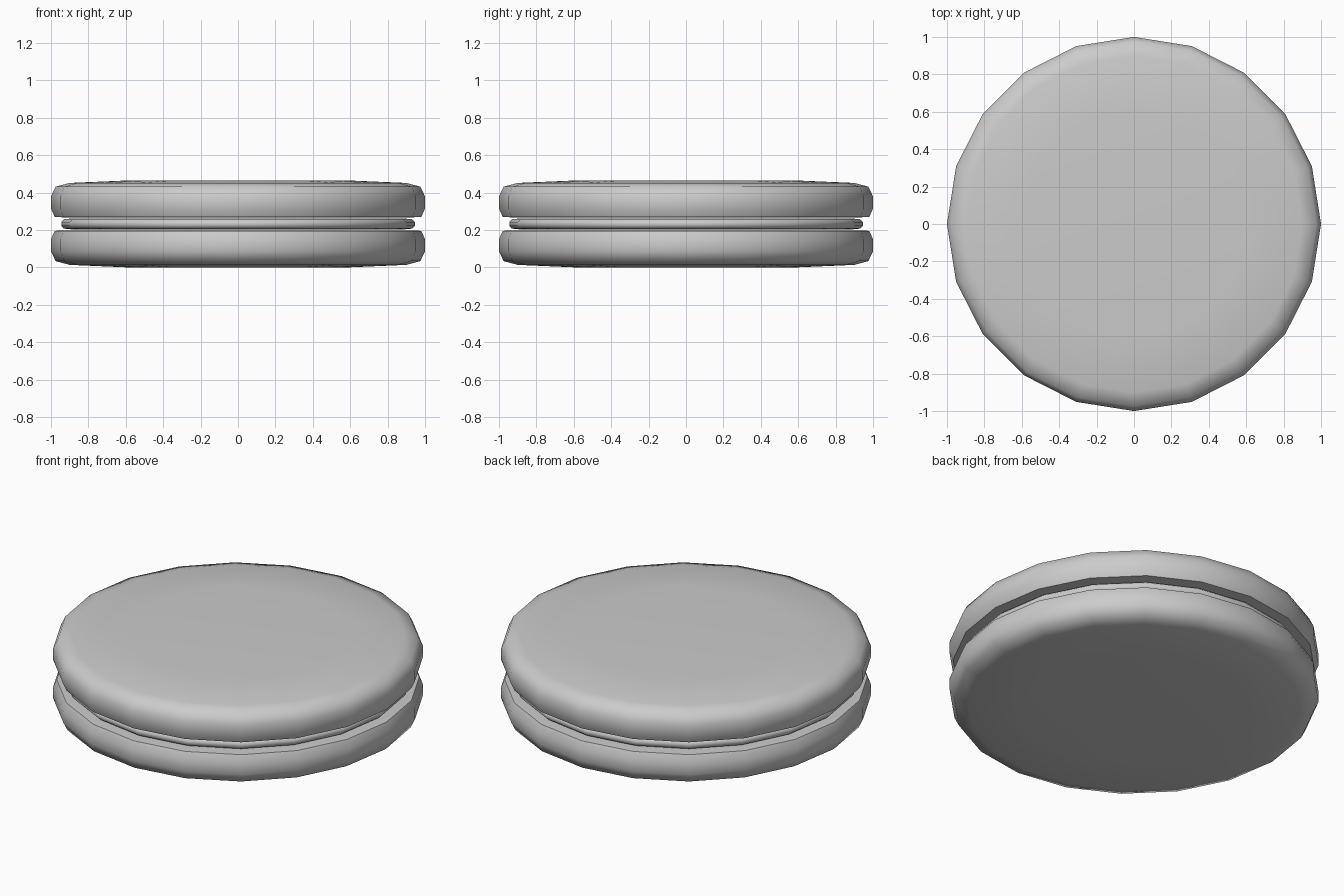
import bpy, bmesh, math

if "Cube" in bpy.data.objects:
    bpy.data.objects.remove(bpy.data.objects["Cube"], do_unlink=True)

SIDES = 20
MID = 0.233

grey = bpy.data.materials.new("biscuit_grey")
grey.use_nodes = True
colour = (0.6, 0.6, 0.6, 1)
grey.diffuse_color = colour
grey.node_tree.nodes["Principled BSDF"].inputs["Base Color"].default_value = colour


def lathe(name, profile):
    """Turn a (radius, height) profile about z, with closed ends."""
    bm = bmesh.new()
    rings = []
    for r, z in profile:
        angles = [2 * math.pi * i / SIDES for i in range(SIDES)]
        rings.append([bm.verts.new((r * math.cos(a), r * math.sin(a), z)) for a in angles])
    for low, high in zip(rings, rings[1:]):
        for i in range(SIDES):
            j = (i + 1) % SIDES
            bm.faces.new((low[i], low[j], high[j], high[i]))
    bm.faces.new(rings[0][::-1])
    bm.faces.new(rings[-1])
    bmesh.ops.recalc_face_normals(bm, faces=bm.faces)
    mesh = bpy.data.meshes.new(name)
    bm.to_mesh(mesh)
    bm.free()
    mesh.materials.append(grey)
    obj = bpy.data.objects.new(name, mesh)
    bpy.context.collection.objects.link(obj)
    bpy.ops.object.select_all(action="DESELECT")
    obj.select_set(True)
    bpy.context.view_layer.objects.active = obj
    bpy.ops.object.shade_smooth_by_angle(angle=math.radians(50))
    return obj


# Rounded shells, the lower one a mirror of the upper
shell = [(0.93, 0.268), (0.98, 0.27), (1.0, 0.315), (1.0, 0.38),
         (0.975, 0.432), (0.9, 0.452), (0.6, 0.465)]
lathe("top_shell", shell)
lathe("bottom_shell", [(r, 2 * MID - z) for r, z in reversed(shell)])

# Filling disc with a rounded rim
lathe("filling", [(0.88, 0.203), (0.93, 0.208), (0.945, 0.223),
                  (0.945, 0.243), (0.93, 0.258), (0.88, 0.263)])
